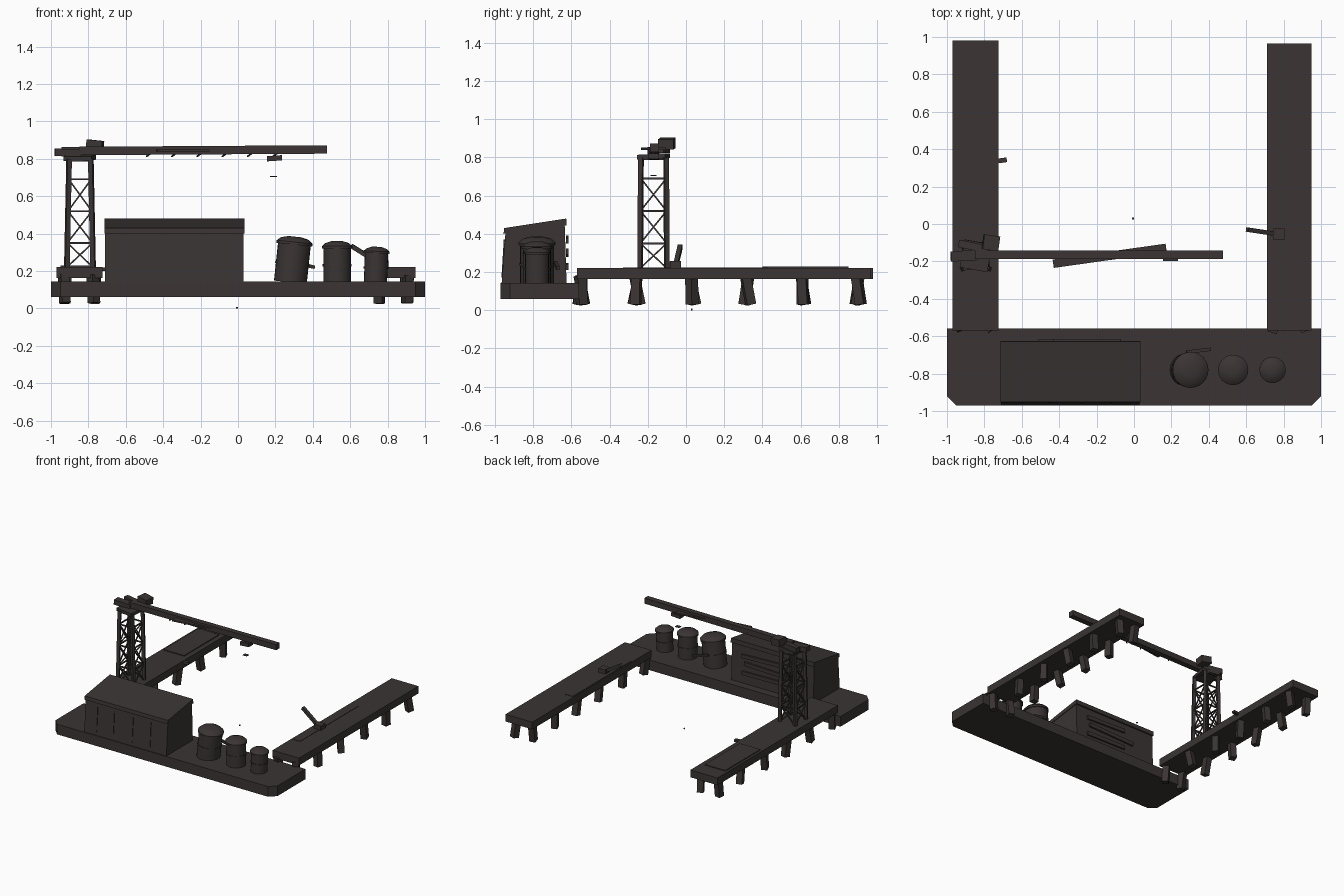
import bpy, bmesh, math, random
from mathutils import Vector, Matrix, Euler

random.seed(4)
cube = bpy.data.objects.get("Cube")
if cube:
    bpy.data.objects.remove(cube, do_unlink=True)

COLOUR = (0.043, 0.035, 0.034, 1)
wood = bpy.data.materials.new("dark weathered wood")
wood.use_nodes = True
wood.diffuse_color = COLOUR
bsdf = wood.node_tree.nodes["Principled BSDF"]
bsdf.inputs["Base Color"].default_value = COLOUR
bsdf.inputs["Roughness"].default_value = 0.9


def finish(name, bm):
    bmesh.ops.recalc_face_normals(bm, faces=bm.faces)
    mesh = bpy.data.meshes.new(name)
    bm.to_mesh(mesh)
    bm.free()
    mesh.materials.append(wood)
    obj = bpy.data.objects.new(name, mesh)
    bpy.context.collection.objects.link(obj)
    return obj


def block(name, centre, size, turn=(0, 0, 0)):
    """Box with a size in x, y, z, turned by degrees."""
    bm = bmesh.new()
    bmesh.ops.create_cube(bm, size=1)
    rot = Euler([math.radians(a) for a in turn]).to_matrix().to_4x4()
    bm.transform(Matrix.Translation(centre) @ rot @ Matrix.Diagonal((*size, 1)))
    return finish(name, bm)


def span(name, lo, hi):
    """Box between two corners."""
    lo, hi = Vector(lo), Vector(hi)
    return block(name, (lo + hi) / 2, hi - lo)


def beam(name, a, b, width):
    """Square bar from point a to point b."""
    a, b = Vector(a), Vector(b)
    axis = b - a
    bm = bmesh.new()
    bmesh.ops.create_cube(bm, size=1)
    rot = axis.to_track_quat("Z", "Y").to_matrix().to_4x4()
    bm.transform(Matrix.Translation((a + b) / 2) @ rot
                 @ Matrix.Diagonal((width, width, axis.length, 1)))
    return finish(name, bm)


def prism(name, outline, direction):
    """Outline of 3D points pushed along a direction."""
    bm = bmesh.new()
    face = bm.faces.new([bm.verts.new(p) for p in outline])
    ext = bmesh.ops.extrude_face_region(bm, geom=[face])
    moved = [v for v in ext["geom"] if isinstance(v, bmesh.types.BMVert)]
    bmesh.ops.translate(bm, verts=moved, vec=direction)
    return finish(name, bm)


def lathe(name, profile, place, lean, sides=24):
    """Closed turned shape from (radius, height) points."""
    bm = bmesh.new()
    rings = []
    for r, z in profile:
        rings.append([bm.verts.new((r * math.cos(t), r * math.sin(t), z))
                      for t in (math.tau * i / sides for i in range(sides))])
    for low, high in zip(rings, rings[1:]):
        for i in range(sides):
            j = (i + 1) % sides
            bm.faces.new((low[i], low[j], high[j], high[i]))
    bm.faces.new(rings[0])
    bm.faces.new(rings[-1])
    bm.transform(Matrix.Translation(place) @ Matrix.Rotation(math.radians(lean), 4, "Y"))
    obj = finish(name, bm)
    bpy.ops.object.select_all(action="DESELECT")
    obj.select_set(True)
    bpy.context.view_layer.objects.active = obj
    bpy.ops.object.shade_smooth_by_angle(angle=math.radians(30))


# Main platform with clipped front corners
prism("main_platform",
      [(-1, -0.56, 0.06), (-1, -0.92, 0.06), (-0.95, -0.97, 0.06),
       (0.95, -0.97, 0.06), (1, -0.92, 0.06), (1, -0.56, 0.06)], (0, 0, 0.083))

# Two piers on leaning pairs of piles
for side, x0, x1, end in (("right", -0.97, -0.725, 0.98), ("left", 0.71, 0.95, 0.965)):
    span(side + "_pier", (x0, -0.57, 0.163), (x1, end, 0.222))
    for i in range(6):
        y = -0.55 + 0.29 * i
        for x in (x0 + 0.045, x1 - 0.045):
            lean = random.uniform(-0.025, 0.025)
            beam(side + "_pier_pile", (x, y + lean, 0.03),
                 (x + random.uniform(-0.01, 0.01), y - lean / 2, 0.18), 0.048)

# Loose boards and fittings on the piers
span("right_pier_deck_board", (-0.95, 0.4, 0.22), (-0.765, 0.85, 0.229))
span("left_pier_deck_board", (0.72, -0.33, 0.22), (0.79, 0.43, 0.225))
block("right_pier_cleat", (-0.705, 0.34, 0.21), (0.05, 0.025, 0.02), (0, 0, 8))
block("lever_base", (0.775, -0.055, 0.235), (0.06, 0.06, 0.045))
beam("lever", (0.78, -0.056, 0.225), (0.605, -0.03, 0.335), 0.024)

# Shed with sloping roof
prism("shed_walls",
      [(-0.71, -0.965, 0.14), (-0.71, -0.625, 0.14),
       (-0.71, -0.635, 0.45), (-0.71, -0.945, 0.405)], (0.74, 0, 0))
prism("shed_roof",
      [(-0.715, -0.955, 0.4), (-0.715, -0.625, 0.445),
       (-0.715, -0.627, 0.48), (-0.715, -0.952, 0.43)], (0.75, 0, 0))
for x, z, width, tilt in ((-0.25, 0.37, 0.36, 2), (-0.3, 0.3, 0.42, -2), (-0.25, 0.23, 0.36, 1)):
    block("shed_back_plank", (x, -0.622, z), (width, 0.014, 0.03), (0, tilt, 0))
for x in (-0.6, -0.45, -0.28, -0.12):
    block("shed_front_batten", (x, -0.957, 0.27), (0.006, 0.006, 0.2), (-3.5, 0, 0))

# Barrels with bands and lids
for x, y, r, h, lean in ((0.28, -0.78, 0.088, 0.235, 6), (0.53, -0.78, 0.073, 0.21, 0),
                         (0.735, -0.78, 0.062, 0.18, 2)):
    rim = r + 0.008
    lathe("barrel", [(r, 0), (r, h * 0.4), (r + 0.004, h * 0.4), (r + 0.004, h * 0.46),
                     (r, h * 0.46), (r, h * 0.86), (rim, h * 0.86), (rim, h * 0.92),
                     (r * 0.85, h), (r * 0.4, h + 0.01)], (x, y, 0.14), lean)
beam("barrel_pipe", (0.28, -0.685, 0.25), (0.41, -0.67, 0.22), 0.018)

# Crane tower: four legs, rungs and crossed braces
def corner(i, z):
    t = (z - 0.22) / 0.58
    sx, sy = ((-1, -1), (1, -1), (1, 1), (-1, 1))[i % 4]
    return Vector((-0.845 + sx * (0.07 - 0.012 * t), -0.17 + sy * (0.07 - 0.004 * t), z))


levels = (0.22, 0.35, 0.52, 0.69, 0.79)
for i in range(4):
    beam("tower_leg", corner(i, 0.2), corner(i, 0.8), 0.024)
    for low, high in zip(levels, levels[1:]):
        beam("tower_rung", corner(i, high), corner(i + 1, high), 0.009)
        if high < 0.75:
            beam("tower_brace", corner(i, low), corner(i + 1, high), 0.008)
            beam("tower_brace", corner(i + 1, low), corner(i, high), 0.008)
block("tower_cap", (-0.845, -0.17, 0.805), (0.15, 0.15, 0.025), (3, 0, -10))

# Boom with counterweight, motor box, patch board and underside struts
beam("boom", (-0.85, -0.165, 0.842), (0.475, -0.165, 0.85), 0.045)
block("counterweight", (-0.91, -0.17, 0.832), (0.14, 0.055, 0.04), (0, 3, 3))
block("motor_box", (-0.765, -0.1, 0.872), (0.085, 0.08, 0.055), (0, 6, -8))
block("motor_mount", (-0.86, -0.12, 0.842), (0.16, 0.04, 0.04), (0, 0, -12))
block("boom_patch_board", (-0.13, -0.17, 0.845), (0.61, 0.045, 0.012), (0, 0, 8))
for i in range(6):
    x = -0.49 + 0.135 * i
    beam("boom_strut", (x, -0.185, 0.812), (x + 0.04, -0.145, 0.84), 0.007)

# Trolley and hanging hook plate
block("trolley", (0.195, -0.17, 0.803), (0.08, 0.055, 0.028), (0, -4, 0))
block("hook_plate", (0.19, -0.17, 0.706), (0.036, 0.03, 0.004))

# Small marker in the water
block("water_marker", (-0.005, 0.03, 0.004), (0.01, 0.01, 0.008))
